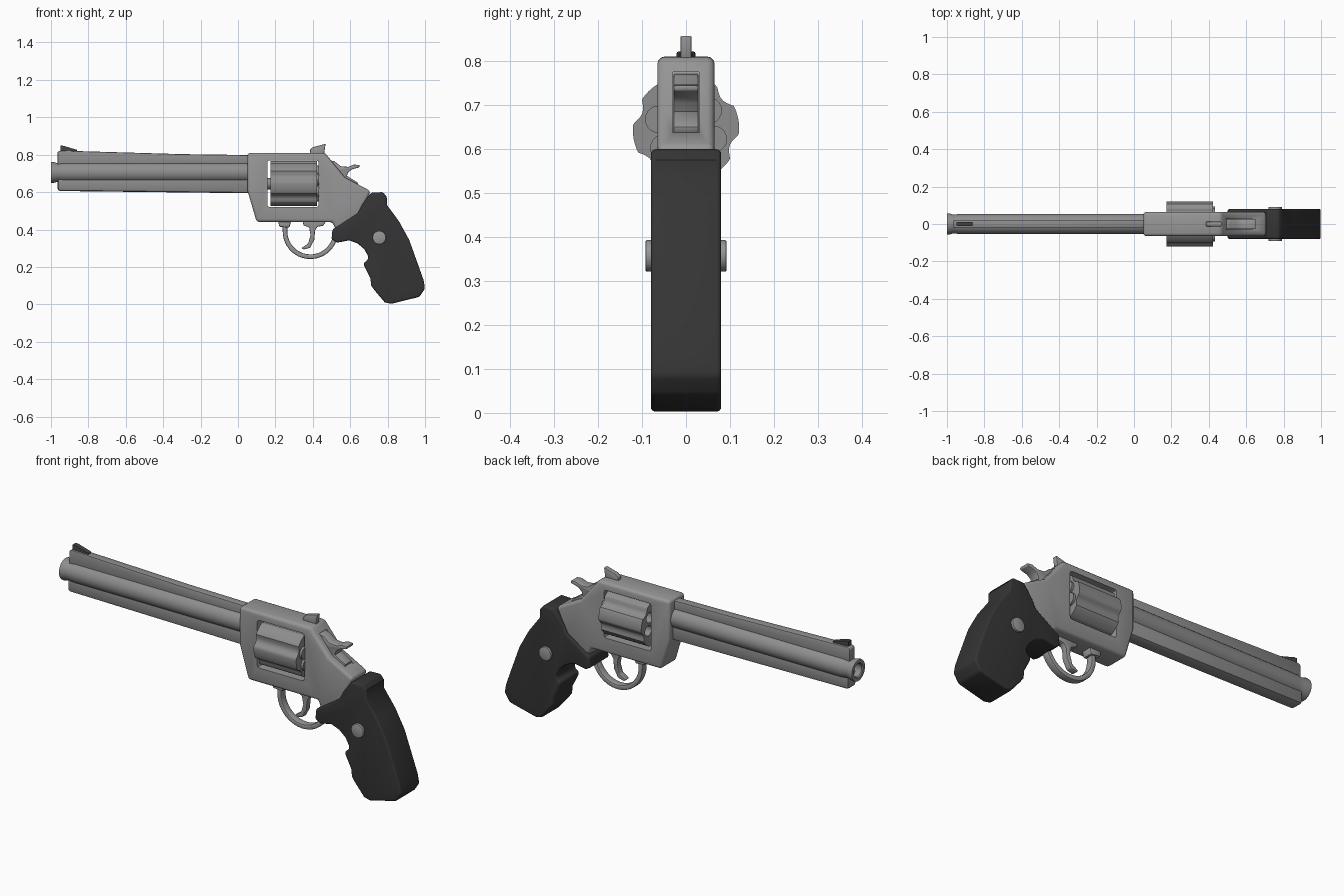
import bpy, bmesh, math
from mathutils import Vector

if "Cube" in bpy.data.objects:
    bpy.data.objects.remove(bpy.data.objects["Cube"])


def material(name, r, g, b):
    m = bpy.data.materials.new(name)
    m.use_nodes = True
    m.diffuse_color = (r, g, b, 1)
    m.node_tree.nodes["Principled BSDF"].inputs["Base Color"].default_value = (r, g, b, 1)
    return m


STEEL = material("frame steel", .31, .31, .31)
BARREL = material("barrel steel", .27, .27, .27)
RUBBER = material("dark rubber", .035, .035, .035)
BLACK = material("sight black", .06, .06, .06)
parts = []


def make(name, bm, mat):
    bmesh.ops.recalc_face_normals(bm, faces=bm.faces)
    me = bpy.data.meshes.new(name)
    bm.to_mesh(me)
    bm.free()
    me.materials.append(mat)
    ob = bpy.data.objects.new(name, me)
    bpy.context.collection.objects.link(ob)
    parts.append(ob)
    return ob


def bake(ob):
    """Replace the mesh by its modified result."""
    dg = bpy.context.evaluated_depsgraph_get()
    me = bpy.data.meshes.new_from_object(ob.evaluated_get(dg))
    ob.modifiers.clear()
    ob.data = me


def prism(name, pts, lo, hi, mat, bevel=0, axis="y", segments=2):
    """Extrude an outline: (x, z) along y, or (y, z) along x."""
    bm = bmesh.new()
    place = (lambda u, v, t: (u, t, v)) if axis == "y" else (lambda u, v, t: (t, u, v))
    ends = [[bm.verts.new(place(u, v, t)) for u, v in pts] for t in (lo, hi)]
    for ring in ends:
        bm.faces.new(ring)
    for i in range(len(pts)):
        j = (i + 1) % len(pts)
        bm.faces.new((ends[0][i], ends[0][j], ends[1][j], ends[1][i]))
    ob = make(name, bm, mat)
    if bevel:
        mod = ob.modifiers.new("bevel", "BEVEL")
        mod.width, mod.segments = bevel, segments
        mod.limit_method, mod.angle_limit = "ANGLE", math.radians(40)
        bake(ob)
    return ob


def circle(cx, cz, r, n=20):
    return [(cx + r * math.cos(math.tau * i / n), cz + r * math.sin(math.tau * i / n)) for i in range(n)]


def box(x0, x1, z0, z1):
    return [(x0, z0), (x1, z0), (x1, z1), (x0, z1)]


def lathe(name, profile, z, mat, n=32):
    """Revolve an (x, radius) profile around a line along x."""
    bm = bmesh.new()
    vs = [bm.verts.new((x, 0, z + r)) for x, r in profile]
    es = [bm.edges.new(p) for p in zip(vs, vs[1:])]
    bmesh.ops.spin(bm, geom=vs + es, cent=Vector((0, 0, z)), axis=(1, 0, 0),
                   angle=math.tau, steps=n, use_duplicate=False)
    bmesh.ops.remove_doubles(bm, verts=bm.verts, dist=1e-4)
    return make(name, bm, mat)


def cut(ob, cutters):
    for c in cutters:
        mod = ob.modifiers.new("cut", "BOOLEAN")
        mod.operation, mod.solver, mod.object = "DIFFERENCE", "EXACT", c
    bake(ob)
    for c in cutters:
        parts.remove(c)
        bpy.data.objects.remove(c)


# Frame with cylinder window and hammer slot
frame = prism("frame", [(.05, .81), (.465, .81), (.57, .68), (.71, .605), (.65, .48),
                        (.53, .38), (.505, .44), (.10, .44), (.05, .61)],
              -.065, .065, STEEL, .016, segments=3)
cut(frame, [
    prism("window_cutter", box(.157, .43, .52, .77), -.2, .2, STEEL, .012),
    prism("slot_cutter", [(.48, .775), (.515, .71), (.60, .64), (.66, .635), (.62, .775)],
          -.03, .03, STEEL)])

# Barrel with bore, rib and lug
lathe("barrel", [(-.85, 0), (-.85, .034), (-.995, .034), (-1, .038), (-1, .055), (-.99, .057),
                 (-.965, .05), (-.93, .054), (.07, .054)], .705, BARREL)
prism("barrel_rib", [(-.965, .73), (-.965, .815), (-.95, .822), (-.3, .803), (.07, .798), (.07, .73)],
      -.022, .022, BARREL, .006)
prism("barrel_lug", [(-.965, .69), (-.965, .606), (.07, .594), (.07, .69)],
      -.036, .036, BARREL, .014)

# Sights
prism("front_sight", [(-.95, .815), (-.95, .848), (-.935, .848), (-.86, .826), (-.86, .81)],
      -.012, .012, BLACK)
prism("rear_sight", [(.385, .80), (.385, .826), (.40, .84), (.468, .858), (.46, .80)],
      -.013, .013, STEEL, .004)

# Fluted cylinder with chambers
AXIS_Z, CHAMBER_R, TURN = .645, .066, math.radians(40)


def fluted(n=96):
    pts = []
    for i in range(n):
        a = math.tau * i / n
        step = math.tau / 6
        d = (a - TURN + step / 2) % step - step / 2
        r = .121 - .015 * max(0, 1 - (d / math.radians(14)) ** 2)
        pts.append((r * math.cos(a), AXIS_Z + r * math.sin(a)))
    return pts


spots = [(CHAMBER_R * math.cos(TURN + k * math.tau / 6),
          AXIS_Z + CHAMBER_R * math.sin(TURN + k * math.tau / 6)) for k in range(6)]
drum = prism("cylinder", fluted(), .175, .422, BARREL, axis="x")
cut(drum, [prism("chamber_cutter", circle(y, z, .027), .1, .35, BARREL, axis="x") for y, z in spots])
for k, (y, z) in enumerate(spots):
    prism("cartridge_%d" % (k + 1), circle(y, z, .031), .39, .434, BARREL, axis="x")
prism("cylinder_pin", circle(0, AXIS_Z, .03), .15, .44, BARREL, axis="x")

# Hammer with thumb spur
prism("hammer", [(.485, .772), (.515, .765), (.55, .738), (.59, .735), (.62, .747), (.65, .745),
                 (.648, .732), (.61, .722), (.588, .705), (.58, .675), (.56, .65), (.50, .71)],
      -.028, .028, STEEL, .004)
prism("hammer_foot", [(.55, .685), (.585, .685), (.642, .65), (.635, .635), (.57, .63)],
      -.028, .028, STEEL, .003)

# Trigger and guard
arc = [math.radians(a) for a in range(180, 345, 8)]
ring = [[(.387 + r * math.cos(a), .39 + r * math.sin(a)) for a in arc] for r in (.148, .123)]
prism("trigger_guard", [(.239, .43)] + ring[0] + ring[1][::-1] + [(.264, .43)],
      -.02, .02, STEEL, .006)
prism("guard_mount", [(.215, .45), (.22, .415), (.275, .41), (.285, .45)], -.028, .028, STEEL, .006)
prism("trigger", [(.345, .45), (.35, .422), (.38, .412), (.388, .37), (.375, .325), (.34, .302),
                  (.35, .293), (.385, .302), (.408, .345), (.412, .395), (.425, .415),
                  (.455, .42), (.475, .45)], -.016, .016, STEEL, .004)

# Grip with finger grooves
prism("grip", [(.712, .597), (.775, .60), (.795, .575), (.797, .53), (.86, .445), (.915, .345),
               (.96, .22), (.992, .13), (1.0, .085), (.97, .04), (.82, .003), (.785, .01),
               (.73, .075), (.712, .10), (.708, .14), (.675, .205), (.672, .222), (.692, .235),
               (.697, .255), (.675, .295), (.64, .325), (.595, .342), (.53, .33), (.50, .347),
               (.505, .40), (.545, .425), (.64, .487), (.665, .535)],
      -.08, .08, RUBBER, .022, segments=4)

# Grip medallions on both sides
for side, label in ((1, "left"), (-1, "right")):
    prism(label + "_medallion", circle(.755, .357, .036), *sorted((side * .07, side * .092)),
          STEEL, .003)

# Smooth shading with sharp edges kept
bpy.ops.object.select_all(action="DESELECT")
for ob in parts:
    ob.select_set(True)
bpy.context.view_layer.objects.active = parts[0]
bpy.ops.object.shade_smooth_by_angle(angle=math.radians(35))
